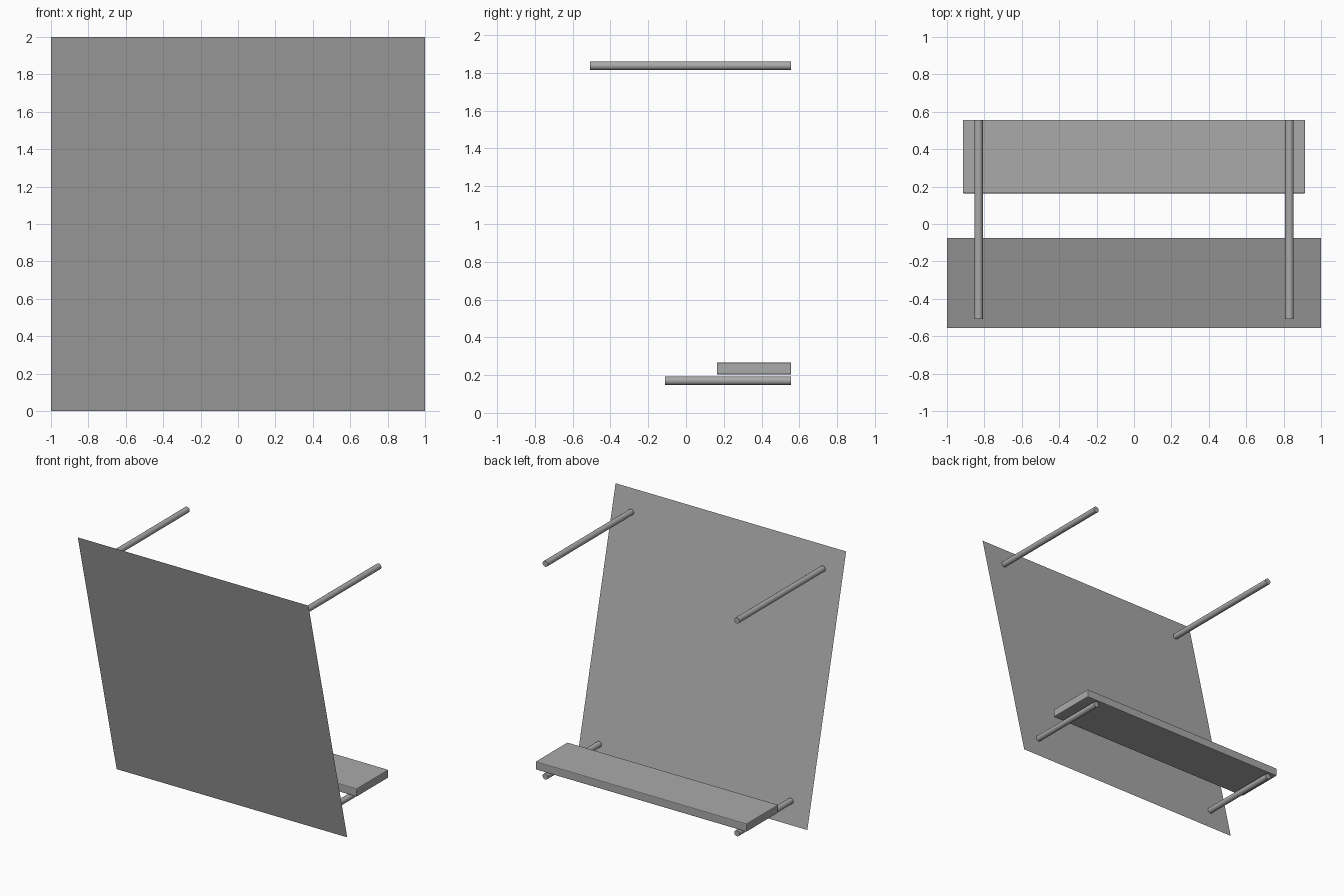
import bpy
import bmesh
import math

cube = bpy.data.objects.get("Cube")
if cube:
    bpy.data.objects.remove(cube, do_unlink=True)

grey = bpy.data.materials.new("plain_grey")
grey.use_nodes = True
colour = (0.40, 0.40, 0.40, 1)
grey.diffuse_color = colour
grey.node_tree.nodes["Principled BSDF"].inputs["Base Color"].default_value = colour

BACK = 0.556      # rear plane shared by the rods and shelf


def finish(obj, name):
    obj.name = obj.data.name = name
    obj.data.materials.append(grey)
    return obj


def rod(name, x, y_front, z, radius=0.023):
    bpy.ops.mesh.primitive_cylinder_add(
        vertices=24, radius=radius, depth=BACK - y_front,
        location=(x, (BACK + y_front) / 2, z), rotation=(math.pi / 2, 0, 0))
    obj = finish(bpy.context.object, name)
    bpy.ops.object.shade_smooth_by_angle(angle=math.radians(40))
    return obj


# Leaning sheet, facing the front and tipped forward at the top
mesh = bpy.data.meshes.new("panel")
bm = bmesh.new()
bm.faces.new([bm.verts.new(p) for p in
              ((-1, -0.075, 0), (1, -0.075, 0), (1, -0.556, 2), (-1, -0.556, 2))])
bm.to_mesh(mesh)
bm.free()
panel = bpy.data.objects.new("panel", mesh)
bpy.context.collection.objects.link(panel)
finish(panel, "panel")

# Horizontal support rods behind the sheet
for side, sx in (("left", 1), ("right", -1)):
    rod("upper_rod_" + side, sx * 0.831, -0.508, 1.838)
    rod("lower_rod_" + side, sx * 0.831, -0.11, 0.17)

# Shelf board with softened edges
bpy.ops.mesh.primitive_cube_add(size=1, location=(0, 0.36, 0.235))
shelf = finish(bpy.context.object, "shelf")
shelf.scale = (1.83, 0.394, 0.064)
bpy.ops.object.transform_apply(location=False, rotation=False, scale=True)
bevel = shelf.modifiers.new("soft_edges", "BEVEL")
bevel.width = 0.006
bevel.segments = 2
